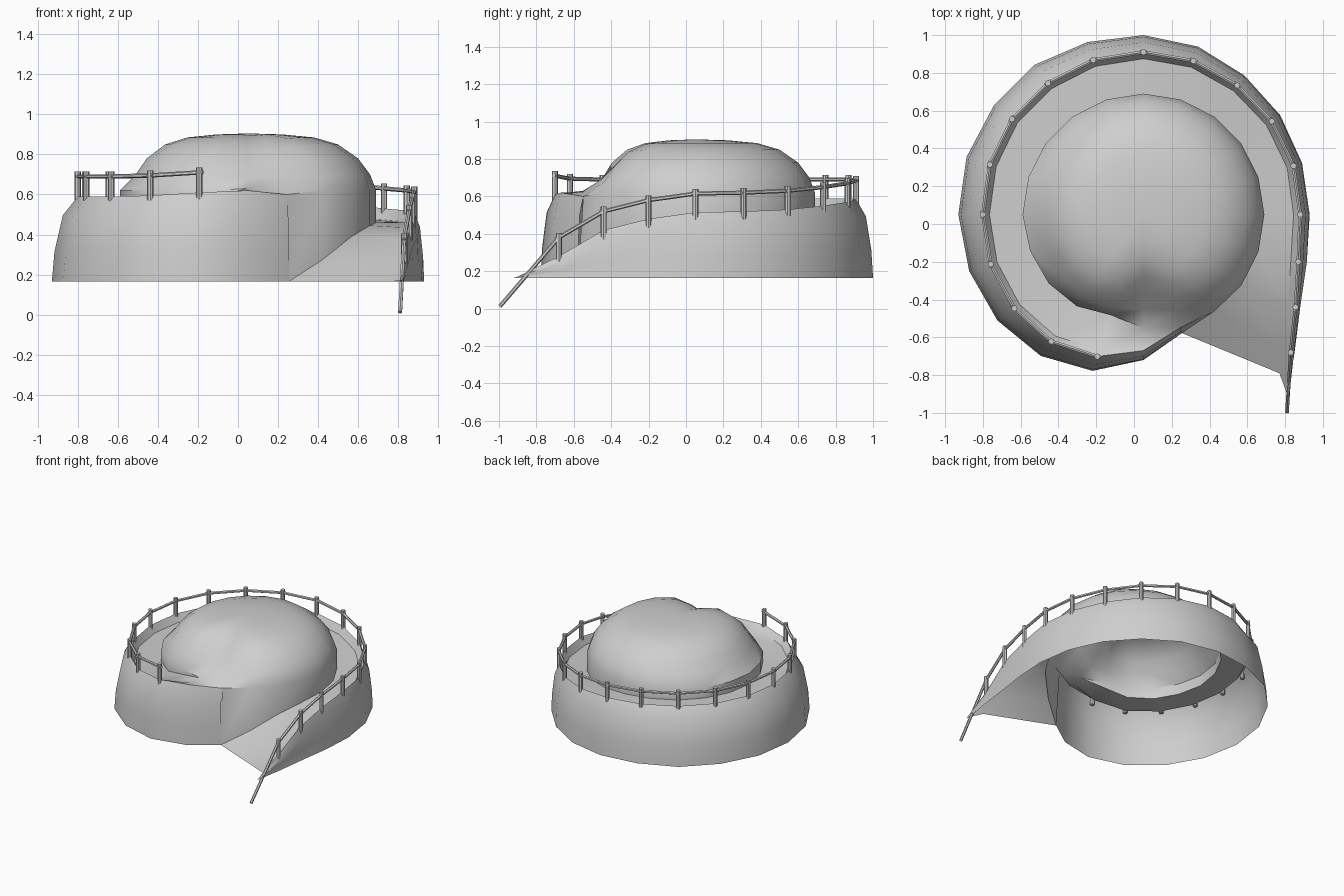
import bpy, bmesh, math
from mathutils import Vector

if "Cube" in bpy.data.objects:
    bpy.data.objects.remove(bpy.data.objects["Cube"])

grey = bpy.data.materials.new("plain grey")
grey.use_nodes = True
colour = (0.62, 0.62, 0.62, 1)
grey.diffuse_color = colour
grey.node_tree.nodes["Principled BSDF"].inputs["Base Color"].default_value = colour

CENTRE = Vector((0.05, 0.05, 0))
STEP = math.radians(18)
GROUND = 0.165


def polar(k, r, z):
    return CENTRE + Vector((r * math.cos(k * STEP), r * math.sin(k * STEP), z))


def add_object(name, bm, angle):
    mesh = bpy.data.meshes.new(name)
    bm.to_mesh(mesh)
    bm.free()
    mesh.materials.append(grey)
    ob = bpy.data.objects.new(name, mesh)
    bpy.context.collection.objects.link(ob)
    bpy.ops.object.select_all(action="DESELECT")
    ob.select_set(True)
    bpy.context.view_layer.objects.active = ob
    bpy.ops.object.shade_smooth_by_angle(angle=math.radians(angle))
    return ob


def rod(name, a, b, radius, sides):
    bm = bmesh.new()
    axis = b - a
    bmesh.ops.create_cone(bm, cap_ends=True, segments=sides, radius1=radius,
                          radius2=radius, depth=axis.length)
    ob = add_object(name, bm, 30)
    ob.rotation_mode = "QUATERNION"
    ob.rotation_quaternion = axis.to_track_quat("Z", "Y")
    ob.location = (a + b) / 2


# Outline of the climbing terrace, one entry per 18 degree step
wall_r = [.88, .883, .895, .91, .935, .95, .96, .98, .98, .985, .98, .97, .955, .925, .87, .77]
crest_r = [.83, .835, .84, .845, .855, .86, .86, .86, .86, .855, .85, .85, .845, .83, .79, .72]
crest_z = [.515, .52, .53, .55, .57, .585] + [.59] * 7 + [.595, .61, .62]
dome_r = [.64] * 11 + [.63, .62, .60, .56, .60]
curb_drop = [.055] * 13 + [.05, .03, 0]
floor_z = [z - d for z, d in zip(crest_z, curb_drop)]
floor_z[15] = .63

# Foot of the dome where the ramp runs beside it
ramp_foot = [(16, .66, GROUND), (17, .635, .275), (18, .64, .39), (19, .64, .445)]

rows = []
# Ramp: outer foot, crest and curb of each row, starting at the tip
ramp = [((.81, -.92), (.81, -.90, .17), (.77, -.79, GROUND)),
        ((.85, -.68), (.83, -.68, .28), (.79, -.66, .255)),
        ((.88, -.44), (.855, -.44, .42), (.815, -.44, .375)),
        ((.915, -.2), (.87, -.2, .48), (.83, -.2, .435))]
for (foot, crest, curb), inner in zip(ramp, ramp_foot):
    low, top = Vector((*foot, GROUND)), Vector(crest)
    mid = low.lerp(top, .3)
    shoulder = low.lerp(top, .7)
    shoulder.x += .012
    rows.append([low, mid, shoulder, top, Vector(curb), polar(*inner)])

# Terrace: bulging wall, crest, curb and flat floor
for k in range(16):
    r, c, h = wall_r[k], crest_r[k], crest_z[k]
    rise = h - GROUND
    rows.append([polar(k, r, GROUND),
                 polar(k, r - .1 * (r - c), GROUND + .35 * rise),
                 polar(k, r - .42 * (r - c), GROUND + .78 * rise),
                 polar(k, c, h),
                 polar(k, c - .035, h - curb_drop[k]),
                 polar(k, dome_r[k], floor_z[k])])

# The terrace wall melts into the dome side
rows.append([polar(16, .66, GROUND), polar(16, .66, .31), polar(16, .65, .5)]
            + [polar(16, .63, .60)] * 3)

# Dome: shared rounded profile, with a sloping hollow cut into the front
profile = [(.64, .62), (.61, .70), (.55, .78), (.45, .85), (.33, .885), (.17, .90)]
hollow = {
    15: [(.60, .63), (.50, .68), (.41, .74), (.32, .81), (.24, .87), (.14, .895)],
    16: [(.63, .60), (.53, .69), (.46, .76), (.38, .82), (.29, .87), (.16, .895)],
    17: [(.635, .62), (.60, .68), (.53, .765), (.44, .84), (.33, .88), (.17, .90)],
}
columns = []
for k in range(20):
    if k < 16:
        base = polar(k, dome_r[k], floor_z[k])
        size = dome_r[k] / .64
    else:
        base = polar(*ramp_foot[k - 16])
        size = 1
    lean = 1 - .08 * max(0, -math.cos(k * STEP))
    ring = [polar(k, r * size * (1 if i == 0 else lean), z)
            for i, (r, z) in enumerate(profile)]
    if k in hollow:
        ring = [polar(k, r, z) for r, z in hollow[k]]
    columns.append([base] + ring + [polar(k, 0, .905)])

bm = bmesh.new()


def skin(strips, closed=False, skip=()):
    grid = [[bm.verts.new(p) for p in strip] for strip in strips]
    for i in range(len(grid) if closed else len(grid) - 1):
        a, b = grid[i], grid[(i + 1) % len(grid)]
        for j in range(len(a) - 1):
            if (i, j) not in skip:
                bm.faces.new((a[j], b[j], b[j + 1], a[j + 1]))


skin(rows)
skin(columns, closed=True, skip={(15, 0)})
bmesh.ops.remove_doubles(bm, verts=bm.verts, dist=.0005)
bmesh.ops.dissolve_degenerate(bm, edges=bm.edges, dist=.0005)
bm.normal_update()
add_object("spiral_hill", bm, 40)

# Fence posts along the crest, with one rail between each pair
feet = [row[3] for row in rows[1:19]]
for i, foot in enumerate(feet):
    rod("fence_post", foot - Vector((0, 0, .05)), foot + Vector((0, 0, .125)), .016, 8)
grips = [Vector((.81, -.995, .012))] + [f + Vector((0, 0, .1)) for f in feet]
for i, (a, b) in enumerate(zip(grips, grips[1:])):
    reach = (b - a).normalized() * .02
    start = a if i == 0 else a - reach
    rod("fence_rail", start, b + reach, .011, 6)
